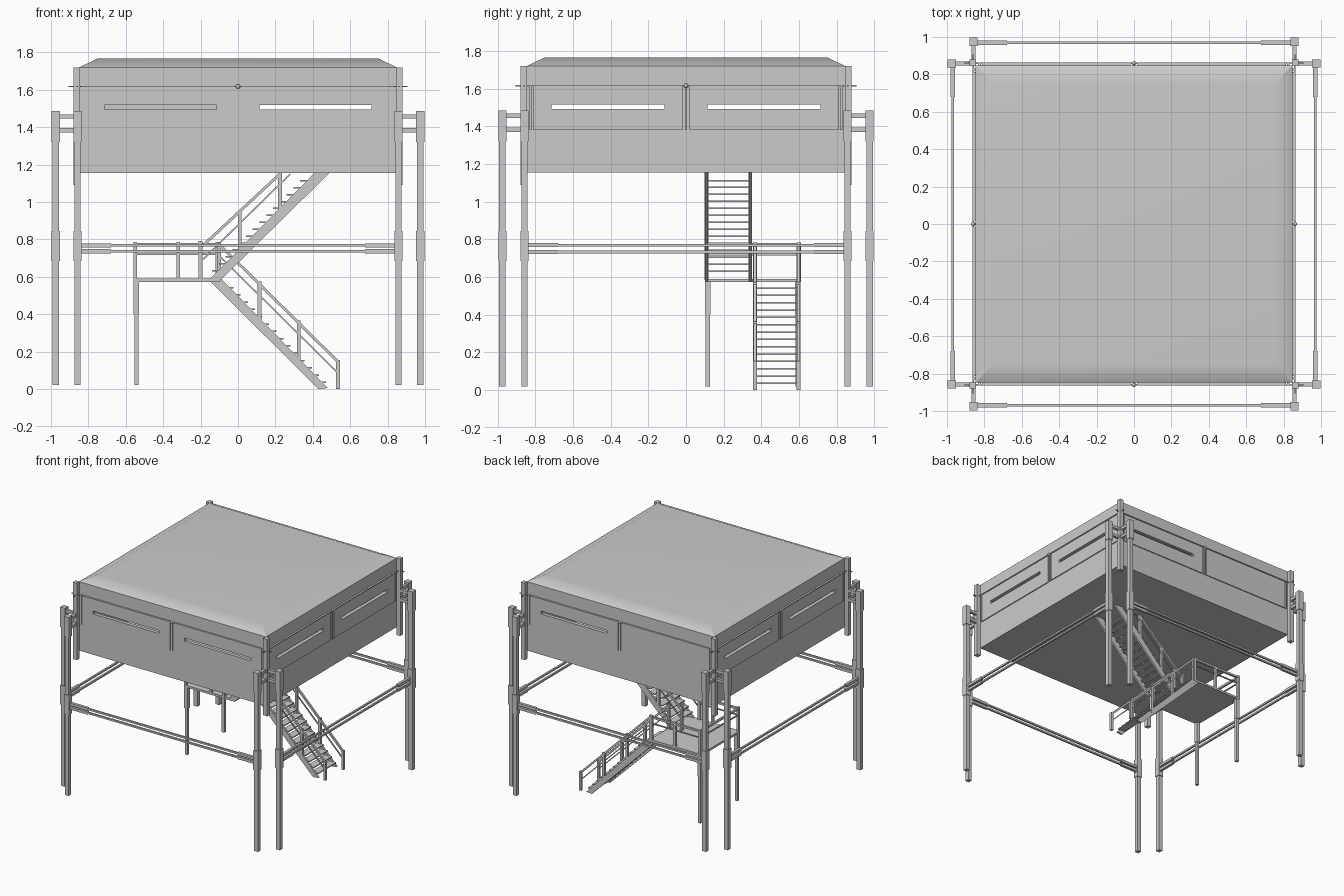
import bpy, bmesh, math
from mathutils import Vector, Matrix

if "Cube" in bpy.data.objects:
    bpy.data.objects.remove(bpy.data.objects["Cube"])

def new_obj(name, bm):
    bmesh.ops.recalc_face_normals(bm, faces=bm.faces)
    me = bpy.data.meshes.new(name)
    bm.to_mesh(me)
    bm.free()
    ob = bpy.data.objects.new(name, me)
    bpy.context.collection.objects.link(ob)
    return ob

def add_box(bm, x0, x1, y0, y1, z0, z1):
    m = Matrix.Translation(((x0 + x1) / 2, (y0 + y1) / 2, (z0 + z1) / 2)) @ \
        Matrix.Diagonal((x1 - x0, y1 - y0, z1 - z0, 1))
    bmesh.ops.create_cube(bm, size=1, matrix=m)

def add_post(bm, x, y, z0, z1, w):
    add_box(bm, x - w / 2, x + w / 2, y - w / 2, y + w / 2, z0, z1)

def add_bar(bm, a, b, w):
    a, b = Vector(a), Vector(b)
    d = b - a
    m = Matrix.Translation((a + b) / 2) @ d.to_track_quat('Z', 'Y').to_matrix().to_4x4() @ \
        Matrix.Diagonal((w, w, d.length, 1))
    bmesh.ops.create_cube(bm, size=1, matrix=m)

def add_prism(bm, pts, y0, y1):
    a = [bm.verts.new((x, y0, z)) for x, z in pts]
    b = [bm.verts.new((x, y1, z)) for x, z in pts]
    bm.faces.new(a)
    bm.faces.new(b[::-1])
    for i in range(len(pts)):
        j = (i + 1) % len(pts)
        bm.faces.new((a[i], b[i], b[j], a[j]))

def box_obj(name, *dims):
    bm = bmesh.new()
    add_box(bm, *dims)
    return new_obj(name, bm)

def cut(ob, cutters):
    for c in cutters:
        c.hide_render = True
        c.hide_set(True)
        m = ob.modifiers.new('cut', 'BOOLEAN')
        m.operation, m.solver, m.object = 'DIFFERENCE', 'EXACT', c

H = 0.848                      # half width of the cabin
# cutters: hollow interior and see-through window slots
inner = box_obj('interior_cutter', -H + .02, H - .02, -H + .02, H - .02, 1.17, 1.70)
slots = []
for s in (-1, 1):
    u0, u1 = sorted((s * .115, s * .715))
    slots.append(box_obj('slot_cutter_x', u0, u1, -1.2, 1.2, 1.493, 1.517))
    slots.append(box_obj('slot_cutter_y', -1.2, 1.2, u0, u1, 1.493, 1.517))

# cabin walls and floor
cut(box_obj('cabin', -H, H, -H, H, 1.155, 1.72), [inner] + slots)

# roof with shallow sloped border
bm = bmesh.new()
lo = [bm.verts.new((x * H, y * H, 1.72)) for x, y in ((-1, -1), (1, -1), (1, 1), (-1, 1))]
hi = [bm.verts.new((x * .75, y * .75, 1.767)) for x, y in ((-1, -1), (1, -1), (1, 1), (-1, 1))]
bm.faces.new(hi)
for i in range(4):
    bm.faces.new((lo[i], lo[(i + 1) % 4], hi[(i + 1) % 4], hi[i]))
bm.faces.new(lo[::-1])
roof = new_obj('roof', bm)
bpy.context.view_layer.objects.active = roof
roof.select_set(True)
bpy.ops.object.shade_smooth_by_angle(angle=math.radians(30))
roof.modifiers.new('weighted', 'WEIGHTED_NORMAL').keep_sharp = True

# hinged shutters, hinge rods and vertical battens on all four sides
for k in range(4):
    rot = Matrix.Rotation(k * math.pi / 2, 4, 'Z')
    for s in (-1, 1):
        bm = bmesh.new()
        u0, u1 = sorted((s * .018, s * .812))
        add_box(bm, u0, u1, -H - .008, -H + .001, 1.38, 1.62)
        bm.transform(rot)
        cut(new_obj('shutter', bm), [slots[(0 if s < 0 else 2) + 0], slots[1], slots[2], slots[3]])
    bm = bmesh.new()
    add_bar(bm, (-.905, -H - .012, 1.617), (.905, -H - .012, 1.617), .007)
    for x in (-.825, 0, .825):
        add_box(bm, x - .006, x + .006, -H - .008, -H, 1.38, 1.62)
    bmesh.ops.create_uvsphere(bm, u_segments=12, v_segments=8, radius=.012,
                              matrix=Matrix.Translation((0, -H - .012, 1.617)))
    bm.transform(rot)
    new_obj('hinge_rod', bm)

# corner posts, paired legs with sleeves, and brackets
C, L = .862, .975
for sx in (-1, 1):
    for sy in (-1, 1):
        bm = bmesh.new()
        add_post(bm, sx * C, sy * C, 1.09, 1.72, .036)
        new_obj('corner_post', bm)
        for x, y in ((L, .858), (.858, L)):
            x, y = x * sx, y * sy
            bm = bmesh.new()
            add_post(bm, x, y, .02, 1.35, .034)
            add_post(bm, x, y, 1.32, 1.485, .044)
            add_post(bm, x, y, .685, .845, .044)
            new_obj('leg', bm)
            bm = bmesh.new()
            for z in (1.457, 1.383):
                add_bar(bm, (x, y, z), (sx * .858, sy * .858, z), .023)
            new_obj('leg_bracket', bm)

# horizontal tie beams with thicker end sleeves
for k in range(4):
    bm = bmesh.new()
    for z in ((.733, .77) if k % 2 else (.736, .768)):
        add_bar(bm, (-.85, -L + .006, z), (.85, -L + .006, z), .014)
        for s in (-1, 1):
            add_bar(bm, (s * .85, -L + .006, z), (s * .68, -L + .006, z), .022)
    bm.transform(Matrix.Rotation(k * math.pi / 2, 4, 'Z'))
    new_obj('tie_beam', bm)

# landing with two support posts
box_obj('landing', -.56, -.1, .1, .61, .573, .59)
for y in (.115, .593):
    bm = bmesh.new()
    add_post(bm, -.543, y, .02, .45, .023)
    add_post(bm, -.543, y, .40, .575, .03)
    new_obj('landing_post', bm)

# landing railing on three sides
bm = bmesh.new()
for y, xe, xs in ((.11, -.2, (-.55, -.32, -.2)), (.6, -.11, (-.55, -.32, -.11))):
    for x in xs:
        add_post(bm, x, y, .585, .785, .02)
    for z, w in ((.772, .016), (.72, .009)):
        add_bar(bm, (-.55, y, z), (xe, y, z), w)
for z, w in ((.772, .016), (.72, .009)):
    add_bar(bm, (-.55, .11, z), (-.55, .6, z), w)
new_obj('landing_railing', bm)

def flight(name, y0, y1, profile, treads, posts, rails):
    bm = bmesh.new()
    add_prism(bm, profile, y0, y0 + .016)
    add_prism(bm, profile, y1 - .016, y1)
    new_obj(name + '_stringers', bm)
    bm = bmesh.new()
    for x, z in treads:
        add_box(bm, x - .03, x + .03, y0 + .008, y1 - .008, z - .004, z + .004)
    new_obj(name + '_treads', bm)
    bm = bmesh.new()
    for y in (y0 + .009, y1 - .009):
        for x, z0, z1 in posts:
            add_post(bm, x, y, z0, z1, .02)
        for (xa, za), (xb, zb), w in rails:
            add_bar(bm, (xa, y, za), (xb, y, zb), w)
    new_obj(name + '_railing', bm)

# lower and upper stair flights
flight('lower_stair', .357, .607,
       [(.48, .005), (.43, 0), (-.15, .575), (-.09, .59)],
       [(.475 - .975 * (.035 + .039 * i), .035 + .039 * i) for i in range(14)],
       [(.535, 0, .155), (.325, .13, .365), (.115, .34, .575), (-.1, .55, .785)],
       [((.535, .145), (-.1, .772), .015), ((.535, .085), (-.1, .712), .008)])
flight('upper_stair', .1, .35,
       [(-.15, .588), (-.1, .575), (.49, 1.156), (.41, 1.156)],
       [(-.145 + .98 * .037 * i, .595 + .037 * i) for i in range(1, 15)],
       [(-.2, .585, .79), (.01, .73, .95), (.225, .94, 1.156)],
       [((-.2, .755), (.225, 1.15), .015), ((-.2, .68), (.28, 1.15), .008)])
